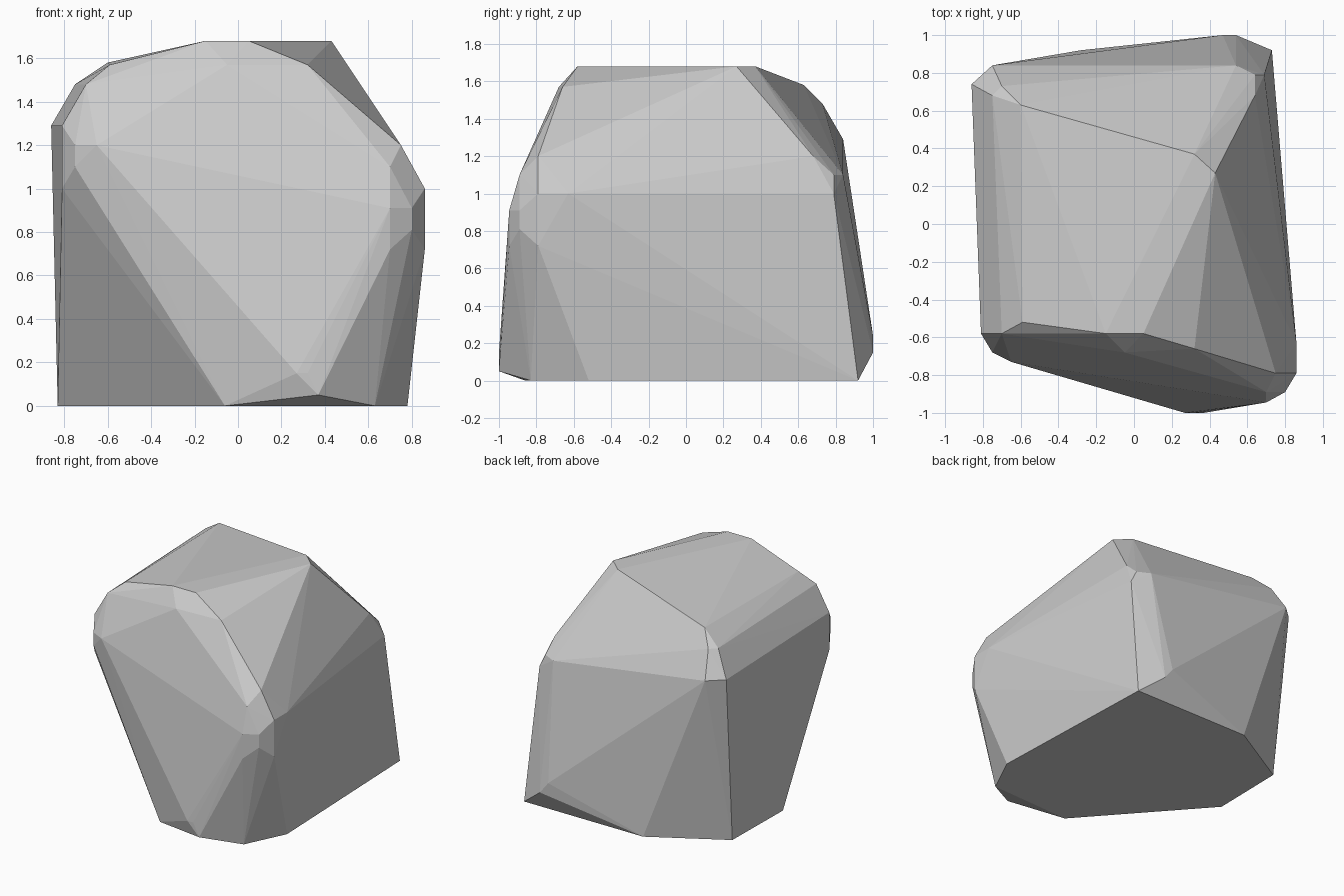
import bpy, bmesh

if "Cube" in bpy.data.objects:
    bpy.data.objects.remove(bpy.data.objects["Cube"])

# flat base outline on the ground (x, y)
base = [(-.83, .01), (-.82, .61), (-.28, .92), (.73, .92),
        (.78, -.52), (.63, -.83), (-.06, -.86)]
# flat crown outline at the top (x, y)
crown = [(-.15, -.58), (.05, -.58), (.43, .27), (.32, .37)]

# chipped corners of the boulder (x, y, z)
front_left = [(-.81, -.58, 1.29), (-.81, -.58, 1.0), (-.75, -.68, 1.2),
              (-.75, -.68, 1.1), (-.65, -.73, 1.2), (-.7, -.58, 1.48), (-.59, -.52, 1.57)]
front_right = [(.75, -.79, 1.2), (.86, -.79, 1.0), (.86, -.79, .72), (.86, -.63, 1.0),
               (.7, -.89, 1.1), (.7, -.945, .91), (.8, -.89, .91), (.8, -.89, .81), (.7, -.945, .72)]
front_top = [(-.05, -.68, 1.57), (.32, -.66, 1.57)]
front_foot = [(.27, -1, .15), (.32, -1, .15), (.37, -1, .05)]
back_left = [(-.86, .74, 1.29), (-.75, .84, 1.29), (-.75, .68, 1.48),
             (-.7, .73, 1.48), (-.6, .63, 1.58)]
back_right = [(.54, .84, 1.1), (.64, .79, 1.1), (.69, .79, 1.0), (.64, .68, 1.2), (.69, .68, .91)]
back_foot = [(.47, 1, .24), (.54, 1, .15)]

points = [(x, y, 0) for x, y in base] + [(x, y, 1.68) for x, y in crown]
for corner in (front_left, front_right, front_top, front_foot, back_left, back_right, back_foot):
    points += corner

# faceted hull around the corners
bm = bmesh.new()
for p in points:
    bm.verts.new(p)
bmesh.ops.convex_hull(bm, input=bm.verts[:])
bmesh.ops.delete(bm, geom=[v for v in bm.verts if not v.link_faces], context='VERTS')
bmesh.ops.recalc_face_normals(bm, faces=bm.faces[:])

mesh = bpy.data.meshes.new("boulder")
bm.to_mesh(mesh)
bm.free()
boulder = bpy.data.objects.new("boulder", mesh)
bpy.context.collection.objects.link(boulder)
